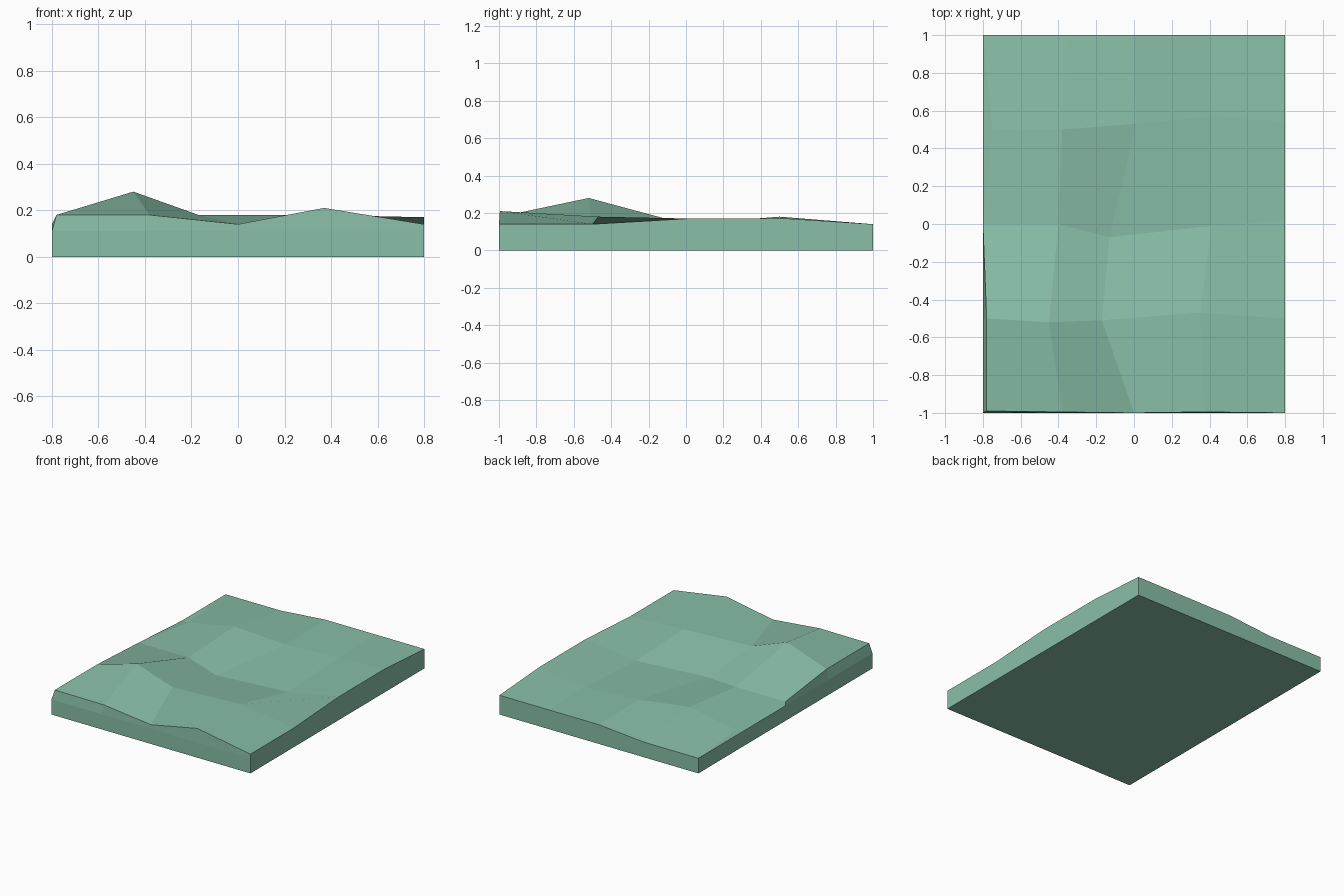
import bpy
import bmesh

if "Cube" in bpy.data.objects:
    bpy.data.objects.remove(bpy.data.objects["Cube"])

W, D, RIM, N = 1.6, 2.0, 0.11, 5

# Heights of the 5 x 5 top grid: rows run front to back, columns left to right
heights = [
    [0.18, 0.18, 0.14, 0.21, 0.14],
    [0.18, 0.28, 0.18, 0.18, 0.14],
    [0.14, 0.14, 0.11, 0.11, 0.17],
    [0.11, 0.18, 0.14, 0.14, 0.17],
    [0.11, 0.11, 0.14, 0.14, 0.14],
]
# Sideways nudges (column, row): (dx, dy)
nudges = {
    (0, 0): (0.02, 0.01), (1, 0): (0.02, 0.005), (3, 0): (-0.03, 0.005),
    (0, 1): (0.02, 0), (1, 1): (-0.05, -0.02), (2, 1): (-0.17, -0.01),
    (3, 1): (-0.05, 0.03), (2, 2): (-0.13, -0.07), (3, 2): (0.01, -0.01),
    (4, 2): (0, 0.02), (0, 3): (0.05, 0), (1, 3): (0.02, 0),
    (2, 3): (0.01, 0.03), (3, 3): (0.01, 0.07), (4, 3): (0, 0.04),
    (1, 4): (0.04, 0),
}


def plan(i, j):
    return W * (i / (N - 1) - 0.5), D * (j / (N - 1) - 0.5)


bm = bmesh.new()

# Uneven top surface
top = {}
for j in range(N):
    for i in range(N):
        x, y = plan(i, j)
        dx, dy = nudges.get((i, j), (0, 0))
        top[i, j] = bm.verts.new((x + dx, y + dy, heights[j][i]))
for j in range(N - 1):
    for i in range(N - 1):
        bm.faces.new([top[i, j], top[i + 1, j], top[i + 1, j + 1], top[i, j + 1]])

# Straight sides: floor ring, rim ring, then up to the top border
m = N - 1
border = ([(k, 0) for k in range(m)] + [(m, k) for k in range(m)]
          + [(m - k, m) for k in range(m)] + [(0, m - k) for k in range(m)])
floor = [bm.verts.new((*plan(*c), 0)) for c in border]
rim = [bm.verts.new((*plan(*c), RIM)) for c in border]
edge = [top[c] for c in border]
for low, high in ((floor, rim), (rim, edge)):
    for k in range(len(border)):
        n = (k + 1) % len(border)
        bm.faces.new([low[k], low[n], high[n], high[k]])

# Flat underside
bm.faces.new(floor[::-1])

# Merge where the top border meets the rim
bmesh.ops.remove_doubles(bm, verts=bm.verts, dist=0.0005)
bmesh.ops.recalc_face_normals(bm, faces=bm.faces)

mesh = bpy.data.meshes.new("ground_slab")
bm.to_mesh(mesh)
bm.free()
slab = bpy.data.objects.new("ground_slab", mesh)
bpy.context.collection.objects.link(slab)

# Soft green colour
mat = bpy.data.materials.new("green_ground")
mat.diffuse_color = (0.25, 0.52, 0.39, 1)
mat.use_nodes = True
mat.node_tree.nodes["Principled BSDF"].inputs["Base Color"].default_value = mat.diffuse_color
mesh.materials.append(mat)
